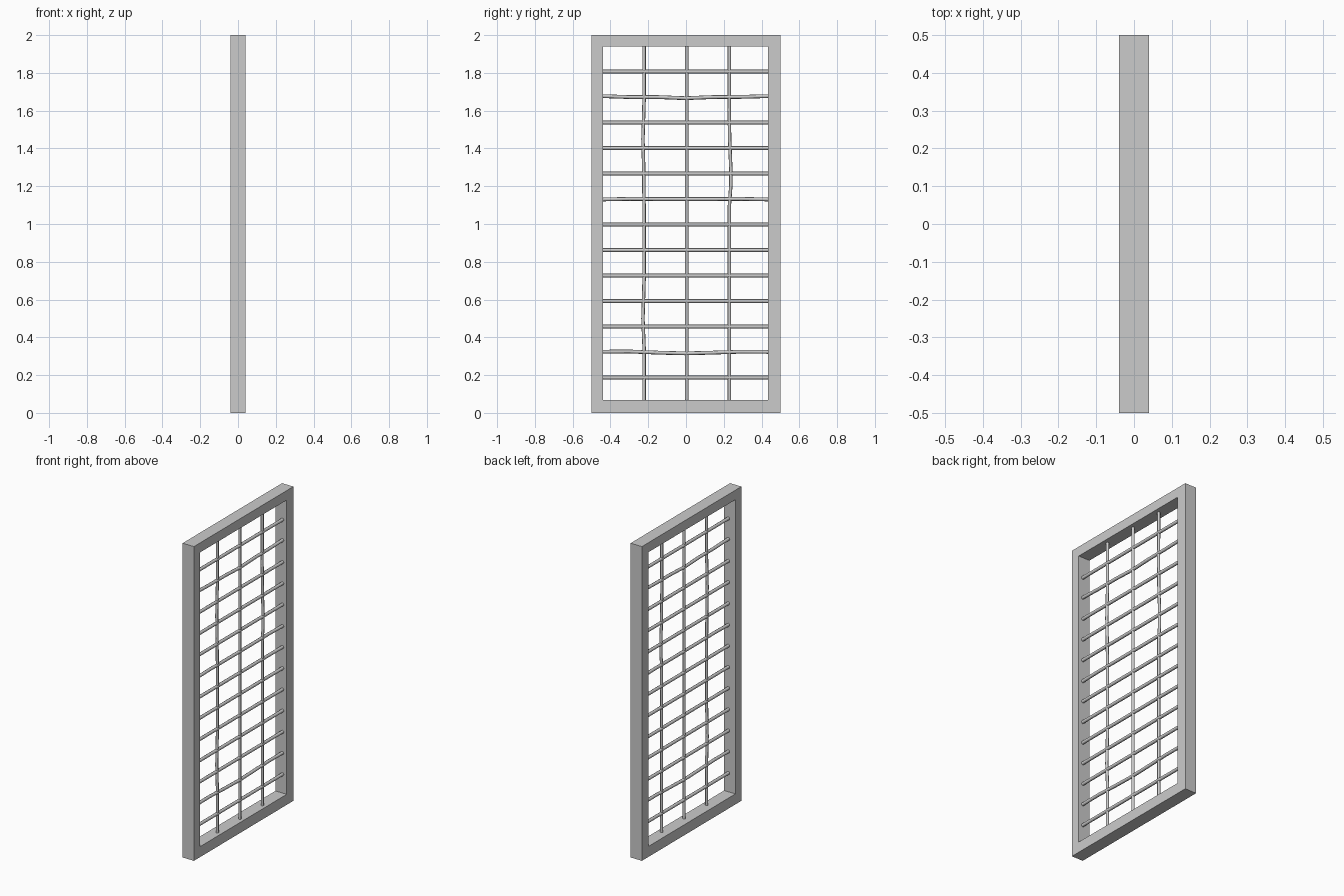
import bpy, bmesh

if "Cube" in bpy.data.objects:
    bpy.data.objects.remove(bpy.data.objects["Cube"])

BAR_X = 0.01      # depth position of the grille
Y0, Y1 = -0.44, 0.433
Z0, Z1 = 0.067, 1.939


def make_frame():
    bm = bmesh.new()
    outer = [(-0.5, 0), (0.5, 0), (0.5, 2), (-0.5, 2)]
    inner = [(Y0, Z0), (Y1, Z0), (Y1, Z1), (Y0, Z1)]

    def ring(pts, x):
        return [bm.verts.new((x, y, z)) for y, z in pts]

    loops = [ring(outer, -0.04), ring(outer, 0.04), ring(inner, 0.04), ring(inner, -0.04)]
    for k in range(4):
        a, b = loops[k], loops[(k + 1) % 4]
        for i in range(4):
            j = (i + 1) % 4
            bm.faces.new((a[i], a[j], b[j], b[i]))
    bmesh.ops.recalc_face_normals(bm, faces=bm.faces)
    me = bpy.data.meshes.new("frame")
    bm.to_mesh(me)
    bm.free()
    bpy.context.collection.objects.link(bpy.data.objects.new("frame", me))


def make_bar(name, points, radius):
    # round rod swept along a slightly hand-bent path
    cu = bpy.data.curves.new(name, 'CURVE')
    cu.dimensions = '3D'
    cu.bevel_depth = radius
    cu.bevel_resolution = 2
    cu.use_fill_caps = True
    sp = cu.splines.new('POLY')
    sp.points.add(len(points) - 1)
    for p, (y, z) in zip(sp.points, points):
        p.co = (BAR_X, y, z, 1)
    sp.use_smooth = True
    bpy.context.collection.objects.link(bpy.data.objects.new(name, cu))


make_frame()

# horizontal bars, a few of them sagging
sag = {1: [0, -0.001, -0.01, -0.004, -0.009, -0.007, 0],
       11: [0.001, 0.001, -0.002, -0.006, -0.003, 0.002, 0.001],
       }
sag = {1: [0.005, 0, 0, -0.006, 0.0, 0.001, 0.005], 11: [0.002, 0.003, -0.003, -0.007, -0.003, 0.002, 0.001],
       5: [-0.002, 0.001, 0, 0, 0, 0.001, -0.002]}
for i in range(13):
    z = 1.807 - 0.135 * i
    offs = sag.get(i, [0] * 7)
    ya, yb = Y0 - 0.005, Y1 + 0.005
    make_bar(f"cross_bar_{i + 1}",
             [(ya + (yb - ya) * k / 6, z + o) for k, o in enumerate(offs)], 0.01)

# vertical bars, outer two slightly bowed
left = [(-0.222, Z0 - 0.005), (-0.222, 0.35), (-0.228, 0.5), (-0.222, 0.7), (-0.222, 1.1),
        (-0.224, 1.3), (-0.228, 1.45), (-0.222, 1.65), (-0.222, Z1 + 0.005)]
middle = [(0.004, Z0 - 0.005), (0.004, Z1 + 0.005)]
right = [(0.23, Z0 - 0.005), (0.23, 1.1), (0.237, 1.2), (0.237, 1.3), (0.231, 1.45),
         (0.229, 1.6), (0.23, Z1 + 0.005)]
for name, path in (("left", left), ("middle", middle), ("right", right)):
    make_bar(f"upright_bar_{name}", path, 0.009)
